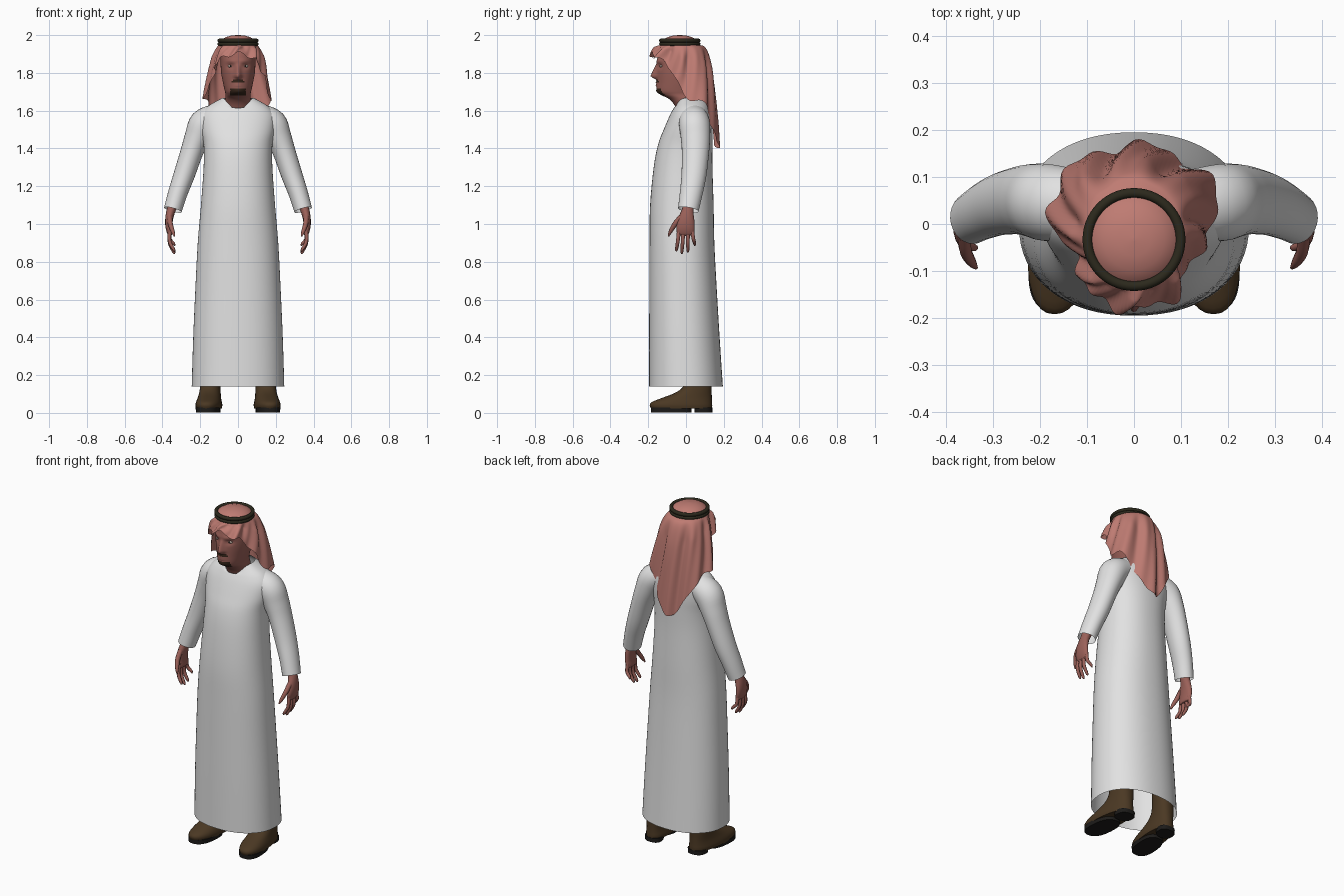
import bpy, bmesh, math
from mathutils import Vector

if "Cube" in bpy.data.objects:
    bpy.data.objects.remove(bpy.data.objects["Cube"])


def material(name, r, g, b):
    m = bpy.data.materials.new(name)
    m.diffuse_color = (r, g, b, 1)
    m.use_nodes = True
    m.node_tree.nodes["Principled BSDF"].inputs["Base Color"].default_value = m.diffuse_color
    return m


WHITE = material("robe white", 0.76, 0.76, 0.76)
SKIN = material("skin", 0.33, 0.12, 0.10)
CLOTH = material("scarf red", 0.52, 0.20, 0.17)
BLACK = material("head cord black", 0.025, 0.022, 0.012)
HAIR = material("beard brown", 0.035, 0.018, 0.010)
LEATHER = material("boot brown", 0.070, 0.040, 0.017)
SOLE = material("sole black", 0.012, 0.011, 0.010)
EYE = material("eye white", 0.50, 0.42, 0.36)
IRIS = material("iris brown", 0.05, 0.035, 0.03)


def smooth(rows, steps):
    """Catmull-Rom interpolation of table rows."""
    out = []
    for i in range(len(rows) - 1):
        a, b, c, d = (rows[max(i - 1, 0)], rows[i], rows[i + 1], rows[min(i + 2, len(rows) - 1)])
        for k in range(steps):
            t = k / steps
            out.append([0.5 * (2 * q + (r - p) * t + (2 * p - 5 * q + 4 * r - s) * t * t
                               + (3 * q - p - 3 * r + s) * t ** 3)
                        for p, q, r, s in zip(a, b, c, d)])
    return out + [list(rows[-1])]


def loft(name, rings, mat, caps=(False, False), mirror=False):
    """Skin a list of closed rings into one smooth object."""
    bm = bmesh.new()
    vs = [[bm.verts.new(p) for p in ring] for ring in rings]
    n = len(vs[0])
    for a, b in zip(vs, vs[1:]):
        for i in range(n):
            j = (i + 1) % n
            bm.faces.new((a[i], a[j], b[j], b[i]))
    for use, ring in zip(caps, (vs[0], vs[-1])):
        if use:
            bm.faces.new(ring)
    bmesh.ops.recalc_face_normals(bm, faces=bm.faces)
    for f in bm.faces:
        f.smooth = len(f.verts) == 4
    me = bpy.data.meshes.new(name)
    bm.to_mesh(me)
    bm.free()
    me.materials.append(mat)
    ob = bpy.data.objects.new(name, me)
    bpy.context.collection.objects.link(ob)
    if mirror:
        ob.modifiers.new("mirror", 'MIRROR').use_mirror_merge = False
    return ob


def oval(z, hw, yf, yb, n=48, e=2.0, xc=0.0, turn=0.0, drop=0.0):
    """Horizontal superellipse ring; first point is at the front."""
    pts, cy, b = [], (yf + yb) / 2, (yb - yf) / 2
    for i in range(n):
        a = 2 * math.pi * i / n
        s, c = math.sin(a), math.cos(a)
        x = hw * math.copysign(abs(s) ** (2 / e), s)
        y = cy - b * math.copysign(abs(c) ** (2 / e), c)
        pts.append(Vector((xc + x - y * turn, y, z - drop * max(0, c) ** 3)))
    return pts


def tube(name, rows, mat, n=16, steps=4, caps=(True, True)):
    """Mirrored limb along points (x, y, z, radius across, radius along y)."""
    rows = smooth(rows, steps)
    rings = []
    for i, r in enumerate(rows):
        p, q = rows[max(i - 1, 0)], rows[min(i + 1, len(rows) - 1)]
        t = (Vector(q[:3]) - Vector(p[:3])).normalized()
        u = (Vector((0, 1, 0)) - t * t.y).normalized()
        v = t.cross(u)
        rings.append([Vector(r[:3]) + v * r[3] * math.cos(2 * math.pi * k / n)
                      + u * r[4] * math.sin(2 * math.pi * k / n) for k in range(n)])
    return loft(name, rings, mat, caps, mirror=True)


# Robe: z, half width, front y, back y, collar drop
robe = [(0.14, .245, -.195, .195, 0), (0.4, .237, -.195, .178, 0), (0.65, .226, -.194, .163, 0),
        (0.9, .213, -.193, .15, 0), (1.1, .196, -.190, .146, 0), (1.3, .182, -.171, .14, 0),
        (1.42, .182, -.148, .14, 0), (1.50, .196, -.118, .14, 0), (1.57, .198, -.088, .135, 0),
        (1.615, .17, -.07, .125, .01), (1.645, .125, -.063, .112, .03), (1.668, .082, -.06, .092, .06)]
loft("robe", [oval(r[0], r[1], r[2], r[3], 64, 2.2, drop=r[4]) for r in smooth(robe, 4)], WHITE)

# Sleeves
tube("sleeves", [(.12, .04, 1.565, .070, .075), (.18, .045, 1.53, .079, .082), (.215, .05, 1.46, .068, .078),
                 (.245, .05, 1.38, .060, .072), (.285, .042, 1.26, .056, .066),
                 (.32, .027, 1.16, .051, .060), (.345, .012, 1.075, .048, .055)],
     WHITE, 28, 4, (True, False))

# Hands: forearm with palm, four fingers, thumb
tube("palms", [(.325, .02, 1.15, .028, .030), (.352, .01, 1.08, .024, .030), (.364, .002, 1.03, .021, .042),
               (.366, -.002, .985, .018, .048), (.360, -.002, .95, .014, .046), (.357, -.002, .94, .007, .035)], SKIN)
for i, (root, tip, low) in enumerate([(-.037, -.050, .855), (-.014, -.022, .842), (.010, .010, .850), (.032, .046, .885)]):
    mid = (root + tip) / 2
    tube("fingers_%d" % (i + 1), [(.361, root, .97, .010, .011), (.362, mid, (low + .96) / 2, .0095, .010),
                                  (.341, tip, low + .012, .008, .008), (.335, tip, low, .003, .003)], SKIN, 10)
tube("thumbs", [(.362, -.025, 1.04, .014, .014), (.358, -.058, 1.0, .013, .014),
                (.345, -.082, .96, .010, .010), (.336, -.093, .935, .004, .004)], SKIN, 10)

# Boots and soles
boot = [(.022, .066, -.185, .138), (.04, .069, -.192, .139), (.058, .066, -.180, .138), (.08, .060, -.125, .137),
        (.105, .056, -.06, .136), (.135, .054, -.018, .136), (.18, .053, 0, .134), (.30, .055, .005, .134)]
loft("boots", [oval(*r, n=32, e=2.3, xc=.152, turn=.09) for r in smooth(boot, 3)], LEATHER, (True, True), True)
for name, hw, yf, yb in (("front_soles", .064, -.186, .03), ("boot_heels", .052, .045, .139)):
    loft(name, [oval(z, hw * k, yf, yb, 32, 2.5, .152, .09) for z, k in ((.003, .96), (.028, 1))],
         SOLE, (True, True), True)

# Head with sculpted face: z, half width, front y, back y
head = [(1.55, .075, -.03, .09), (1.62, .070, -.056, .075), (1.66, .068, -.088, .07), (1.685, .066, -.135, .07),
        (1.705, .070, -.153, .072), (1.75, .080, -.154, .08), (1.80, .089, -.155, .09), (1.85, .092, -.155, .092),
        (1.90, .091, -.146, .088), (1.945, .078, -.125, .06), (1.975, .05, -.09, .03), (1.985, .01, -.05, -.02)]


def bump(v, c, w):
    return math.exp(-((v - c) / w) ** 2)


rings = []
for row in smooth(head, 6):
    ring = oval(*row, n=112)
    for p in ring:
        if p.y < -.08 and 1.68 < p.z < 1.9:
            x, z = abs(p.x), p.z
            ramp = max(0, min(1, (1.85 - z) / .065)) * max(0, min(1, (z - 1.762) / .018))
            p.y -= .033 * ramp * bump(x, 0, .010 + .008 * ramp)          # nose
            p.y += .010 * bump(x, .040, .020) * bump(z, 1.836, .014)     # eye sockets
            p.y -= .006 * bump(x, .035, .030) * bump(z, 1.862, .010)     # brow
            p.y -= .007 * bump(x, 0, .024) * (bump(z, 1.750, .006) + bump(z, 1.734, .006))  # lips
            p.y -= .005 * bump(x, 0, .022) * bump(z, 1.703, .012)        # chin
    rings.append(ring)
head_ob = loft("head", rings, SKIN, (True, True))
head_ob.data.materials.append(HAIR)
for f in head_ob.data.polygons:
    x, y, z = f.center
    x = abs(x)
    goatee = 1.683 < z < 1.718 and x < .042 and y < -.10
    moustache = y < -.12 and x < .036 and 1.754 < z + .15 * x < 1.766
    if goatee or moustache:
        f.material_index = 1


# Eyes
def ball(name, loc, scale, mat):
    bpy.ops.mesh.primitive_uv_sphere_add(segments=16, ring_count=10, location=loc)
    ob = bpy.context.object
    ob.name, ob.scale = name, scale
    ob.data.materials.append(mat)
    bpy.ops.object.shade_smooth()


for side, s in (("left", 1), ("right", -1)):
    ball(side + "_eye", (s * .040, -.128, 1.836), (.014, .012, .0075), EYE)
    ball(side + "_iris", (s * .040, -.136, 1.836), (.005, .005, .005), IRIS)

# Head scarf: angle from front, edge radius, edge z, flare power
keys = [(0, .148, 1.905, .7), (35, .150, 1.878, .7), (60, .132, 1.84, .7), (85, .145, 1.75, .6),
        (105, .185, 1.665, .6), (130, .205, 1.63, .45), (150, .20, 1.52, .35),
        (165, .20, 1.43, .3), (180, .205, 1.41, .3)]
table = smooth(keys, 8)


def edge(deg):
    for a, b in zip(table, table[1:]):
        if deg <= b[0]:
            t = (deg - a[0]) / (b[0] - a[0])
            return [p + (q - p) * t for p, q in zip(a, b)][1:]
    return table[-1][1:]


N, rings = 128, []
for r, z in ((.003, 2.0), (.035, 1.998), (.065, 1.989), (.088, 1.975), (.098, 1.962)):
    rings.append([Vector((r * math.sin(2 * math.pi * i / N), -.033 - r * math.cos(2 * math.pi * i / N), z))
                  for i in range(N)])
for k in range(25):
    s, ring = (k / 24) ** 1.5, []
    for i in range(N):
        a = 2 * math.pi * i / N
        R, ze, power = edge(abs((math.degrees(a) + 180) % 360 - 180))
        ze += .010 * math.sin(9 * a + 1)
        r = .1 + (R - .1) * s ** power
        r += min(1, 4 * s) * (.009 * math.sin(8 * a + 1 + 2 * s) + .006 * math.sin(15 * a + 5 * s))
        ring.append(Vector((r * math.sin(a), -.033 - r * math.cos(a), 1.948 + (ze - 1.948) * s)))
    rings.append(ring)
loft("head_scarf", rings, CLOTH, (True, False))

# Double head cord
for name, z in (("lower_head_cord", 1.953), ("upper_head_cord", 1.971)):
    bpy.ops.mesh.primitive_torus_add(location=(0, -.033, z), major_radius=.099, minor_radius=.0105,
                                     major_segments=56, minor_segments=12)
    cord = bpy.context.object
    cord.name = name
    cord.data.materials.append(BLACK)
    bpy.ops.object.shade_smooth()
